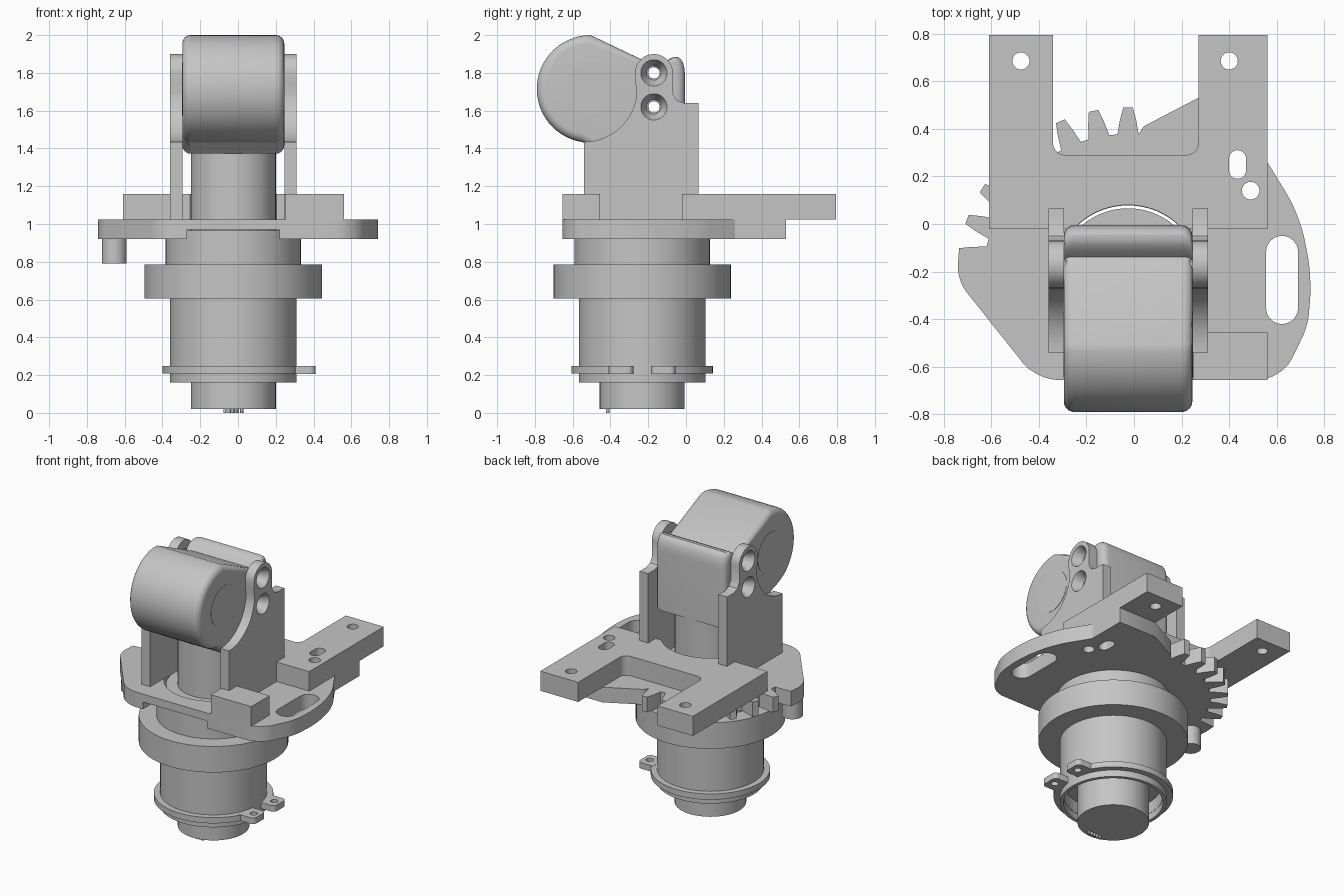
import bpy, bmesh
from math import sin, cos, pi, radians
from mathutils import Vector, Matrix

default = bpy.data.objects.get("Cube")
if default:
    bpy.data.objects.remove(default)

grey = bpy.data.materials.new("machined grey")
grey.use_nodes = True
grey.diffuse_color = (0.56, 0.56, 0.56, 1)
grey.node_tree.nodes["Principled BSDF"].inputs["Base Color"].default_value = (0.56, 0.56, 0.56, 1)

AX, AY = -0.025, -0.232      # main rotation axis


def finish(name, bm):
    bmesh.ops.recalc_face_normals(bm, faces=bm.faces)
    mesh = bpy.data.meshes.new(name)
    bm.to_mesh(mesh)
    bm.free()
    obj = bpy.data.objects.new(name, mesh)
    bpy.context.collection.objects.link(obj)
    mesh.materials.append(grey)
    return obj


def arc(cx, cy, r, a0, a1, n=16):
    angles = [radians(a0 + (a1 - a0) * i / n) for i in range(n + 1)]
    return [(cx + r * cos(a), cy + r * sin(a)) for a in angles]


def rounded(points):
    """Round every corner given as (x, y, radius)."""
    out = []
    for i, p in enumerate(points):
        if len(p) == 2:
            out.append(p)
            continue
        c = Vector(p[:2])
        a = c + (Vector(points[i - 1][:2]) - c).normalized() * p[2]
        b = c + (Vector(points[(i + 1) % len(points)][:2]) - c).normalized() * p[2]
        for k in range(9):
            t = k * pi / 16
            out.append(tuple(c + (a - c) * (1 - sin(t)) + (b - c) * (1 - cos(t))))
    return out


def loft(name, sections, axis="Z"):
    """Join equal-length outlines, each given as (height, outline), and cap the ends."""
    bm = bmesh.new()
    rings = [[bm.verts.new((p[0], p[1], h) if axis == "Z" else (h, p[0], p[1])) for p in outline]
             for h, outline in sections]
    bm.faces.new(rings[0][::-1])
    bm.faces.new(rings[-1])
    for a, b in zip(rings, rings[1:]):
        for i in range(len(a)):
            bm.faces.new((a[i - 1], a[i], b[i], b[i - 1]))
    return finish(name, bm)


def prism(name, outline, lo, hi, axis="Z"):
    return loft(name, [(lo, outline), (hi, outline)], axis)


def box(name, x0, x1, y0, y1, z0, z1):
    return prism(name, [(x0, y0), (x1, y0), (x1, y1), (x0, y1)], z0, z1)


def cylinder(name, x, y, r, z0, z1, n=64):
    return prism(name, arc(x, y, r, 0, 360, n)[:-1], z0, z1)


def slot(name, x, y0, y1, r, z0, z1):
    return prism(name, arc(x, y1 - r, r, 0, 180) + arc(x, y0 + r, r, 180, 360), z0, z1)


def lathe(name, profile, n=72):
    """Spin a closed (radius, z) loop about the main axis."""
    bm = bmesh.new()
    rings = [[bm.verts.new((AX + r * cos(2 * pi * i / n), AY + r * sin(2 * pi * i / n), z))
              for r, z in profile] for i in range(n)]
    m = len(profile)
    for i in range(n):
        a, b = rings[i - 1], rings[i]
        for k in range(m):
            bm.faces.new((a[k - 1], b[k - 1], b[k], a[k]))
    return finish(name, bm)


def cone_x(name, x0, x1, y, z, r0, r1):
    bm = bmesh.new()
    turn = Matrix.Translation(((x0 + x1) / 2, y, z)) @ Matrix.Rotation(pi / 2, 4, "Y")
    bmesh.ops.create_cone(bm, cap_ends=True, segments=32, radius1=r0, radius2=r1,
                          depth=x1 - x0, matrix=turn)
    return finish(name, bm)


def cut(obj, *cutters):
    for c in cutters:
        mod = obj.modifiers.new("cut", "BOOLEAN")
        mod.operation, mod.solver, mod.object = "DIFFERENCE", "EXACT", c
        bpy.context.view_layer.objects.active = obj
        bpy.ops.object.modifier_apply(modifier=mod.name)
        bpy.data.objects.remove(c)


def bore():
    return cylinder("bore", AX, AY, 0.312, 0.5, 1.5, 72)


def small_holes():
    return [slot("slot_cutter", 0.435, 0.19, 0.31, 0.036, 0.5, 1.5),
            cylinder("hole_cutter", 0.49, 0.14, 0.037, 0.5, 1.5, 32)]


# Stepped housing, collar and inner shaft
lathe("lower_housing", [(0.335, 0.162), (0.335, 0.62), (0.312, 0.62), (0.312, 0.162)])
lathe("collar", [(0.47, 0.605), (0.47, 0.785), (0.312, 0.785), (0.312, 0.605)])
lathe("upper_housing", [(0.358, 0.78), (0.358, 0.965), (0.312, 0.965), (0.312, 0.78)])
cylinder("shaft", AX, AY, 0.225, 0.02, 1.4)
cylinder("shaft_sleeve", AX, AY, 0.298, 0.28, 1.0, 72)
for i in range(5):
    cylinder("contact_pin", AX - 0.044 + i * 0.022, -0.415, 0.009, 0, 0.03, 12)

# Open retaining ring with two drilled ears
prism("retaining_ring", arc(AX, AY, 0.375, 8, 352, 64) + arc(AX, AY, 0.31, 352, 8, 64), 0.208, 0.248)
for side in (-1, 1):
    y = AY + side * 0.112
    ear = prism("ring_ear", rounded([(0.29, y - 0.065), (0.41, y - 0.065, 0.03),
                                     (0.41, y + 0.065, 0.03), (0.29, y + 0.065)]), 0.207, 0.249)
    cut(ear, cylinder("ear_hole", 0.362, y, 0.024, 0.1, 0.4, 24))

# Gear plate: toothed sector at back left, curved wing at right
outline = [(0.56, 0.53), (0.27, 0.53), (0.04, 0.41)]
tooth = [(0.61, -4.2), (0.67, -2.9), (0.722, -1.6), (0.722, 1.6), (0.67, 2.9), (0.61, 4.2)]
for k in range(8):
    for r, a in tooth[:3] if k == 7 else tooth:
        t = radians(90 + 11.6 * k + a)
        outline.append((AX + r * cos(t), AY + r * sin(t)))
outline += rounded([(-0.737, -0.14), (-0.748, -0.23, 0.07), (-0.41, -0.655, 0.09),
                    (0.62, -0.655, 0.1), (0.73, -0.43, 0.05), (0.748, -0.22, 0.1),
                    (0.695, 0.04, 0.1), (0.56, 0.26)])
plate = prism("gear_plate", outline, 0.92, 1.025)
cut(plate, bore(), slot("wing_slot", 0.622, -0.42, -0.05, 0.067, 0.5, 1.5), *small_holes(),
    box("front_notch", -0.27, 0.22, -0.8, -0.45, 0.8, 0.97))
cylinder("stop_pin", -0.655, -0.23, 0.066, 0.79, 0.93, 32)

# Raised bracket with two rear arms, and the front block
bracket = prism("arm_bracket", rounded([
    (-0.61, -0.02), (0.56, -0.02), (0.56, 0.795), (0.27, 0.795), (0.27, 0.29, 0.05),
    (-0.34, 0.29, 0.05), (-0.34, 0.795), (-0.61, 0.795)]), 1.024, 1.16)
cut(bracket, bore(), *small_holes(),
    *[cylinder("arm_hole", x, 0.685, 0.036, 0.5, 1.5, 32) for x in (-0.475, 0.4)])
box("front_block", 0.25, 0.56, -0.655, -0.455, 1.024, 1.16)


# Head: rounded housing with softened side edges
def head_outline(d):
    return arc(-0.505, 1.715, 0.285 - d, 90, 262, 28) + rounded(
        [(-0.48 + d, 1.372 + d), (-0.005 - d, 1.372 + d), (-0.005 - d, 2.0 - d, 0.22 - d)])


EDGE = 0.045
steps = [(EDGE * (1 - sin(k * pi / 12)), EDGE * (1 - cos(k * pi / 12))) for k in range(7)]
sections = [(-0.295 + d, head_outline(s)) for s, d in ((b, a) for b, a in [
    (EDGE * (1 - sin(k * pi / 12)), EDGE * (1 - cos(k * pi / 12))) for k in range(7)])]
sections += [(0.245 - d, head_outline(s)) for s, d in reversed(steps)]
head = loft("head", sections, "X")
for z in (1.62, 1.8):
    cut(head, cone_x("screw_bore", -0.4, 0.4, -0.17, z, 0.03, 0.03))
for name, x in (("right_cap", -0.297), ("left_cap", 0.243)):
    prism(name, arc(-0.505, 1.715, 0.14, 0, 360, 48)[:-1], x, x + 0.004, "X")

# Side uprights, hollowed round the head, with countersunk screw holes
upright = [(-0.54, 1.02), (0.065, 1.02), (0.065, 1.64), (-0.01, 1.64), (-0.05, 1.655), (-0.07, 1.69)]
upright += arc(-0.17, 1.8, 0.1, 0, 180) + [(-0.268, 1.75)] + arc(-0.54, 1.715, 0.28, -5, -90)
for name, side in (("left_upright", 1), ("right_upright", -1)):
    inner, outer = AX + side * 0.27, AX + side * 0.335
    part = prism(name, upright, min(inner, outer), max(inner, outer), "X")
    for z in (1.62, 1.8):
        x0, x1 = sorted((AX + side * 0.26, AX + side * 0.34))
        r0, r1 = (0.033, 0.072) if side > 0 else (0.072, 0.033)
        cut(part, cone_x("countersink", x0, x1, -0.17, z, r0, r1))

# Smooth the curves, keep hard edges
for obj in bpy.context.scene.objects:
    if obj.type == "MESH" and obj.data.materials and obj.data.materials[0] == grey:
        bpy.ops.object.select_all(action="DESELECT")
        obj.select_set(True)
        bpy.context.view_layer.objects.active = obj
        bpy.ops.object.shade_smooth_by_angle(angle=radians(30))
